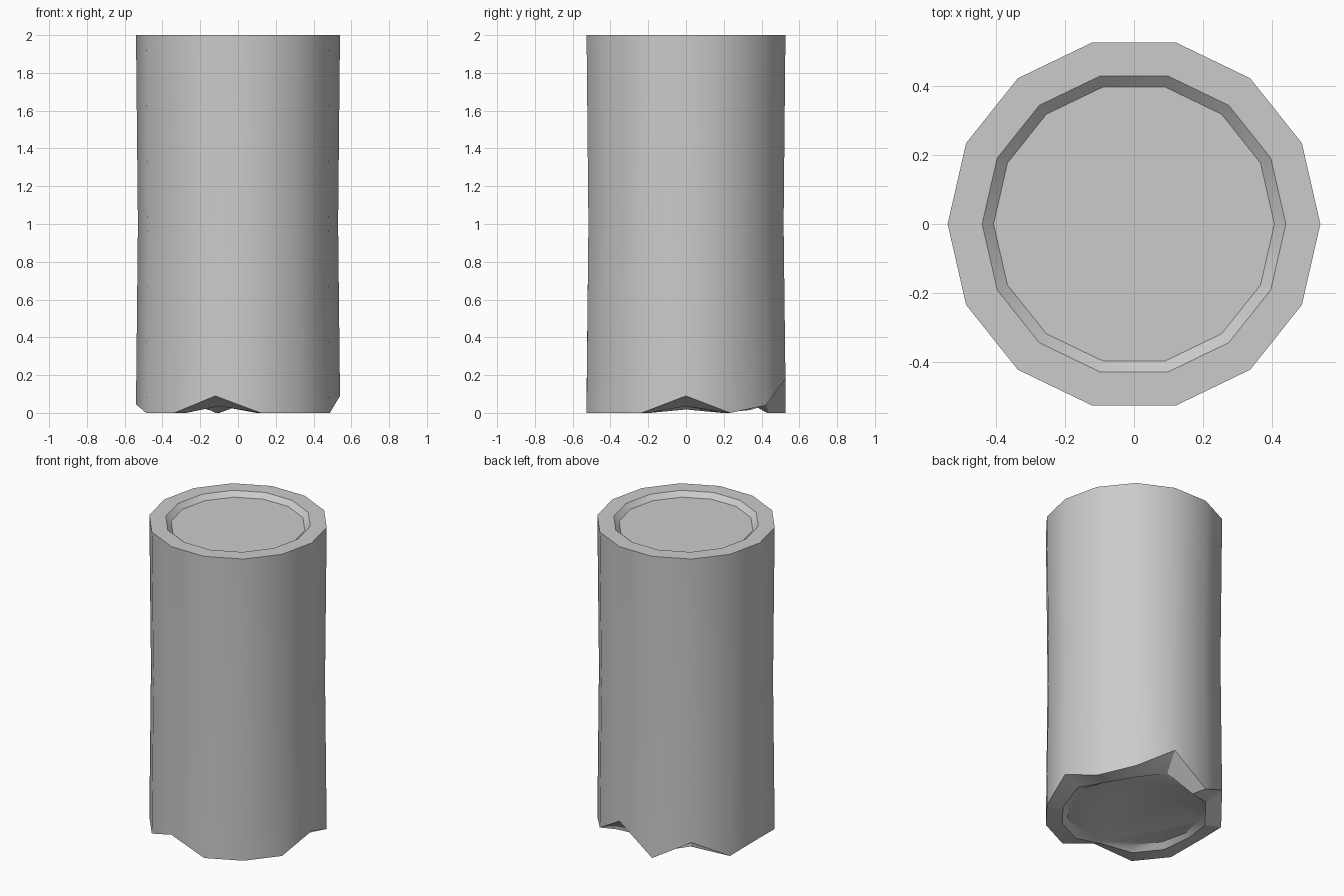
import bpy
import bmesh
from math import cos, sin, tau, radians

SIDES = 14
# chipped lower edge: height of the break at each corner
CHIPS = [0.09, 0, 0.04, 0.18, 0, 0.12, 0, 0.045, 0, 0, 0.09, 0, 0, 0]

cube = bpy.data.objects.get("Cube")
if cube:
    bpy.data.objects.remove(cube, do_unlink=True)

stone = bpy.data.materials.new("stone_grey")
stone.use_nodes = True
colour = (0.6, 0.6, 0.6, 1)
stone.diffuse_color = colour
stone.node_tree.nodes["Principled BSDF"].inputs["Base Color"].default_value = colour

bm = bmesh.new()


def ring(radius, height, chip=0.0):
    """One loop of corners, raised by a share of the chip heights."""
    return [bm.verts.new((radius * cos(tau * k / SIDES),
                          radius * sin(tau * k / SIDES),
                          height + chip * CHIPS[k])) for k in range(SIDES)]


# profile from the lower recess, round the outside, to the upper recess
loops = [
    ring(0.407, 0.035),
    ring(0.44, 0, chip=0.4),
    ring(0.54, 0, chip=1),
    ring(0.53, 1),
    ring(0.54, 2),
    ring(0.44, 2),
    ring(0.407, 1.97),
]
for low, high in zip(loops, loops[1:]):
    for k in range(SIDES):
        n = (k + 1) % SIDES
        bm.faces.new((low[k], low[n], high[n], high[k]))

# recessed end discs
bm.faces.new(loops[0][::-1])
bm.faces.new(loops[-1])
bmesh.ops.recalc_face_normals(bm, faces=bm.faces[:])

mesh = bpy.data.meshes.new("column_drum")
bm.to_mesh(mesh)
bm.free()
mesh.materials.append(stone)
drum = bpy.data.objects.new("column_drum", mesh)
bpy.context.collection.objects.link(drum)

# smooth sides, crisp rims
bpy.ops.object.select_all(action='DESELECT')
drum.select_set(True)
bpy.context.view_layer.objects.active = drum
bpy.ops.object.shade_smooth_by_angle(angle=radians(30))
